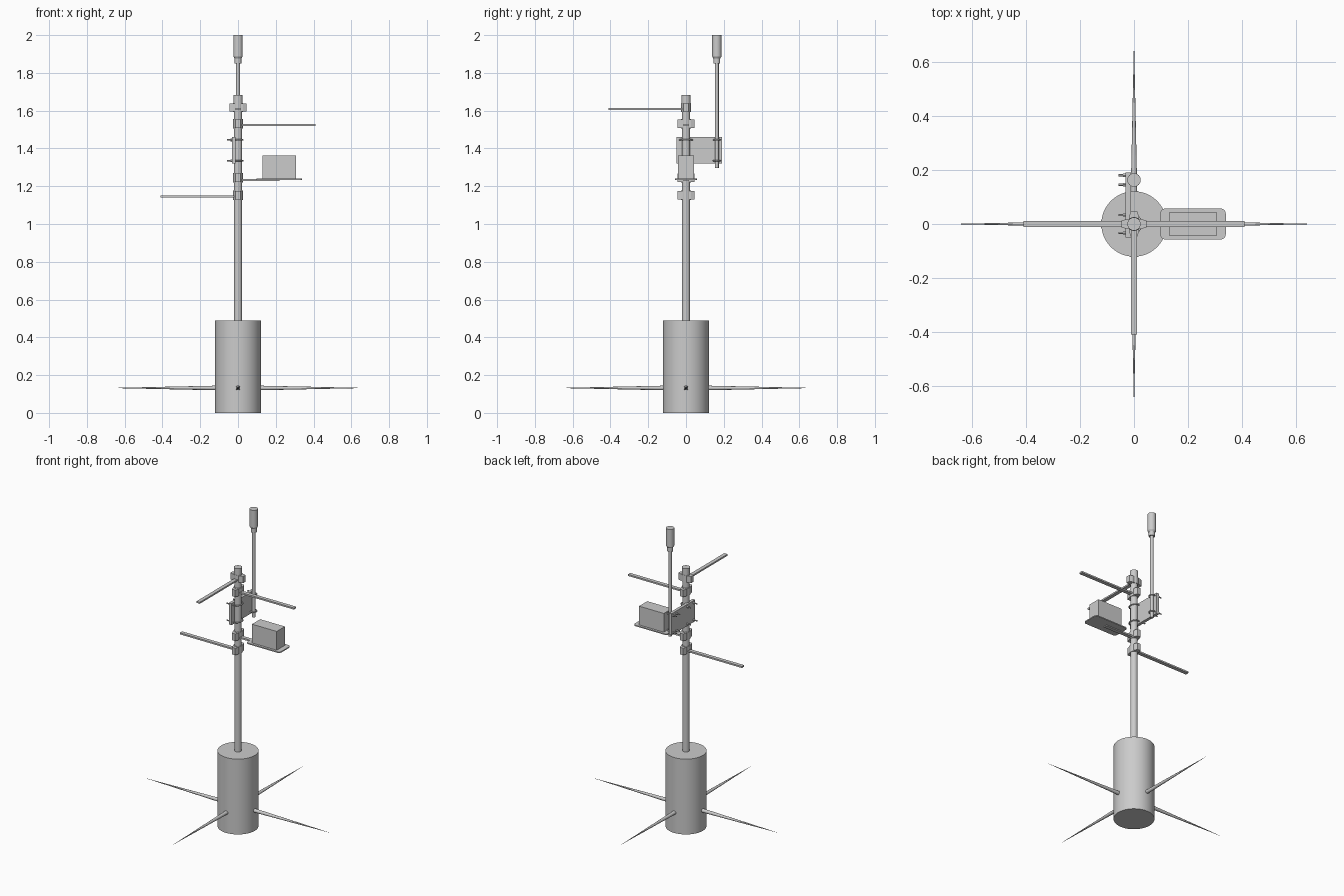
import bpy, math
from mathutils import Vector

if "Cube" in bpy.data.objects:
    bpy.data.objects.remove(bpy.data.objects["Cube"])

grey = bpy.data.materials.new("plain grey")
grey.diffuse_color = (0.6, 0.6, 0.6, 1)
grey.use_nodes = True
grey.node_tree.nodes["Principled BSDF"].inputs["Base Color"].default_value = grey.diffuse_color

def finish(ob, name, smooth=False):
    ob.name = name
    ob.data.materials.clear()
    ob.data.materials.append(grey)
    if smooth:
        bpy.ops.object.select_all(action='DESELECT')
        ob.select_set(True)
        bpy.context.view_layer.objects.active = ob
        bpy.ops.object.shade_smooth_by_angle(angle=math.radians(35))
    return ob

def cyl(name, a, b, r1, r2=None, n=32):
    a, b = Vector(a), Vector(b)
    d = b - a
    bpy.ops.mesh.primitive_cone_add(vertices=n, radius1=r1, radius2=r1 if r2 is None else r2,
                                    depth=d.length, location=(a + b) / 2,
                                    rotation=d.to_track_quat('Z', 'Y').to_euler())
    return finish(bpy.context.object, name, True)

def box(name, lo, hi):
    lo, hi = Vector(lo), Vector(hi)
    bpy.ops.mesh.primitive_cube_add(size=1, location=(lo + hi) / 2)
    ob = bpy.context.object
    ob.scale = hi - lo
    return finish(ob, name)

def prism(name, pts, z0, z1, angle=0):
    n = len(pts)
    verts = [(x, y, z) for z in (z0, z1) for x, y in pts]
    faces = [list(range(n))[::-1], list(range(n, 2 * n))]
    faces += [(i, (i + 1) % n, n + (i + 1) % n, n + i) for i in range(n)]
    me = bpy.data.meshes.new(name)
    me.from_pydata(verts, [], faces)
    ob = bpy.data.objects.new(name, me)
    bpy.context.collection.objects.link(ob)
    ob.rotation_euler[2] = angle
    return finish(ob, name)

# Base drum with four tapered spikes
cyl("base_drum", (0, 0, 0), (0, 0, 0.49), 0.121, n=48)
for i in range(4):
    d = Vector((math.cos(i * math.pi / 2), math.sin(i * math.pi / 2), 0))
    z = Vector((0, 0, 0.132))
    cyl("base_spike", d * 0.1 + z, d * 0.66 + z, 0.0125, 0.0005, 16)

# Main pole with cap
cyl("main_pole", (0, 0, 0.48), (0, 0, 1.66), 0.022)
cyl("pole_cap", (0, 0, 1.635), (0, 0, 1.683), 0.0245)

# Clamps: a round collar with two ears, each carrying a flat arm (angle, z range, arm z, arm length)
ears = [(-0.012, -0.046), (0.012, -0.046), (0.019, -0.026), (0.019, 0.026),
        (0.012, 0.046), (-0.012, 0.046), (-0.019, 0.026), (-0.019, -0.026)]
for ang, z0, z1, az, length in ((-90, 1.595, 1.638, 1.608, 0.41), (0, 1.508, 1.553, 1.525, 0.41),
                                (0, 1.222, 1.268, 1.232, 0.22), (180, 1.13, 1.175, 1.145, 0.41)):
    a = math.radians(ang)
    cyl("clamp_collar", (0, 0, z0 - 0.002), (0, 0, z1 + 0.002), 0.0255)
    prism("clamp_ears", ears, z0, z1, a)
    prism("flat_arm", [(0.015, -0.012), (length, -0.012), (length, 0.012), (0.015, 0.012)],
          az - 0.005, az + 0.005, a)

# Instrument tray with rounded corners and box on it
tray = []
for k, (cx, cy) in enumerate(((0.322, 0.039), (0.115, 0.039), (0.115, -0.039), (0.322, -0.039))):
    for j in range(6):
        t = math.pi / 2 * (k + j / 5)
        tray.append((cx + 0.018 * math.cos(t), cy + 0.018 * math.sin(t)))
prism("instrument_tray", tray, 1.233, 1.24)
box("instrument_box", (0.13, -0.042, 1.239), (0.308, 0.042, 1.362))

# Side mounting plate joining the two poles
box("mounting_plate", (-0.031, -0.05, 1.32), (-0.012, 0.191, 1.46))

# U-bolts with nuts around main pole and antenna mast
for yc, r, reach in ((0, 0.033, 0.026), (0.163, 0.0175, 0.0165)):
    for z in (1.335, 1.445):
        cu = bpy.data.curves.new("u_bolt", 'CURVE')
        cu.dimensions = '3D'
        cu.bevel_depth = 0.004
        cu.bevel_resolution = 2
        cu.use_fill_caps = True
        pts = [(-0.058, yc - r)]
        pts += [(reach * math.sin(math.pi * i / 12), yc - r * math.cos(math.pi * i / 12)) for i in range(13)]
        pts += [(-0.058, yc + r)]
        sp = cu.splines.new('POLY')
        sp.points.add(len(pts) - 1)
        for p, (x, y) in zip(sp.points, pts):
            p.co = (x, y, z, 1)
        ob = bpy.data.objects.new("u_bolt", cu)
        bpy.context.collection.objects.link(ob)
        finish(ob, "u_bolt")
        for s in (-1, 1):
            cyl("bolt_nut", (-0.04, yc + s * r, z), (-0.03, yc + s * r, z), 0.007, n=6)

# Antenna mast, neck and head
cyl("antenna_mast", (0, 0.163, 1.297), (0, 0.163, 1.86), 0.0105, n=24)
cyl("antenna_neck", (0, 0.163, 1.85), (0, 0.163, 1.876), 0.018, n=24)
cyl("antenna_taper", (0, 0.163, 1.876), (0, 0.163, 1.887), 0.018, 0.025, n=24)
cyl("antenna_head", (0, 0.163, 1.887), (0, 0.163, 2.0), 0.025)
